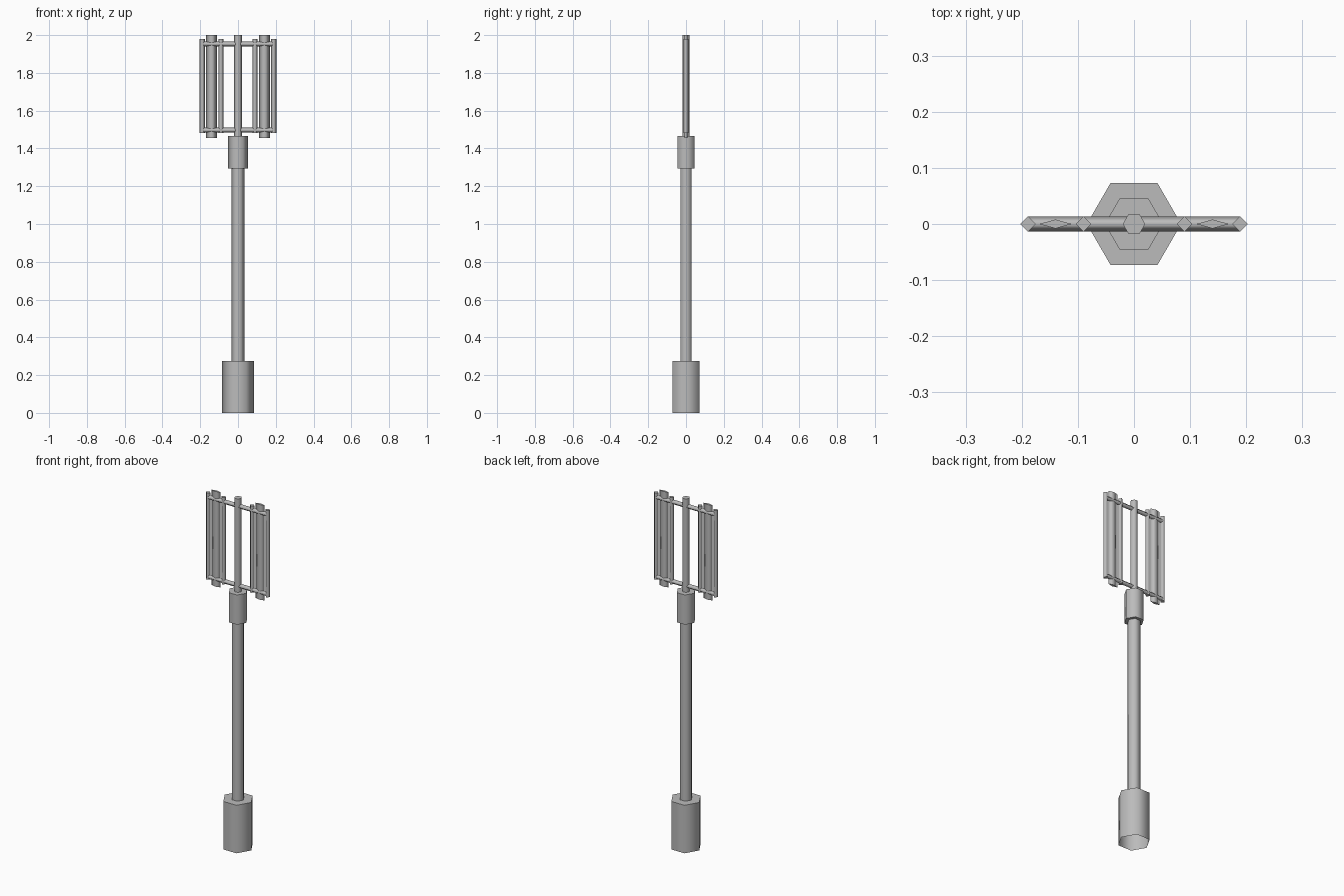
import bpy, bmesh, math
from mathutils import Matrix

if "Cube" in bpy.data.objects:
    bpy.data.objects.remove(bpy.data.objects["Cube"], do_unlink=True)

# Single painted-metal colour
GREY = (0.5, 0.5, 0.5, 1.0)
metal = bpy.data.materials.new("grey_metal")
metal.use_nodes = True
metal.diffuse_color = GREY
metal.node_tree.nodes["Principled BSDF"].inputs["Base Color"].default_value = GREY


def prism(name, sides, rx, ry, low, high, x=0.0, open_bottom=False):
    """Upright prism with smooth walls and crisp flat caps."""
    bm = bmesh.new()
    rings = []
    for z in (low, high):
        rings.append([bm.verts.new((x + rx * math.cos(math.tau * i / sides),
                                    ry * math.sin(math.tau * i / sides), z))
                      for i in range(sides)])
    bottom, top = rings
    for i in range(sides):
        j = (i + 1) % sides
        wall = bm.faces.new((bottom[i], bottom[j], top[j], top[i]))
        wall.smooth = True
    caps = [bm.faces.new(top)]
    if not open_bottom:
        caps.append(bm.faces.new(bottom[::-1]))
    for cap in caps:
        for edge in cap.edges:
            edge.smooth = False
    mesh = bpy.data.meshes.new(name)
    bm.to_mesh(mesh)
    bm.free()
    mesh.materials.append(metal)
    obj = bpy.data.objects.new(name, mesh)
    bpy.context.collection.objects.link(obj)
    return obj


# Hexagonal base, pole, collar and mast
prism("base", 6, 0.084, 0.084, 0, 0.275, open_bottom=True)
prism("pole", 6, 0.034, 0.034, 0.27, 1.30)
prism("collar", 6, 0.052, 0.052, 1.295, 1.465)
prism("mast", 6, 0.02, 0.02, 1.46, 2.0)

# Horizontal rails, laid along x
for name, z in (("lower_rail", 1.497), ("upper_rail", 1.953)):
    rail = prism(name, 4, 0.0135, 0.0135, -0.189, 0.189)
    rail.data.transform(Matrix.Translation((0, 0, z)) @ Matrix.Rotation(math.pi / 2, 4, "Y"))

# Posts and antenna panels on both sides
for side, s in (("left", 1), ("right", -1)):
    prism(side + "_outer_post", 4, 0.0135, 0.0135, 1.483, 1.98, s * 0.189)
    prism(side + "_inner_post", 4, 0.0135, 0.0135, 1.483, 1.98, s * 0.09)
    prism(side + "_antenna_panel", 4, 0.029, 0.008, 1.455, 2.0, s * 0.14)
